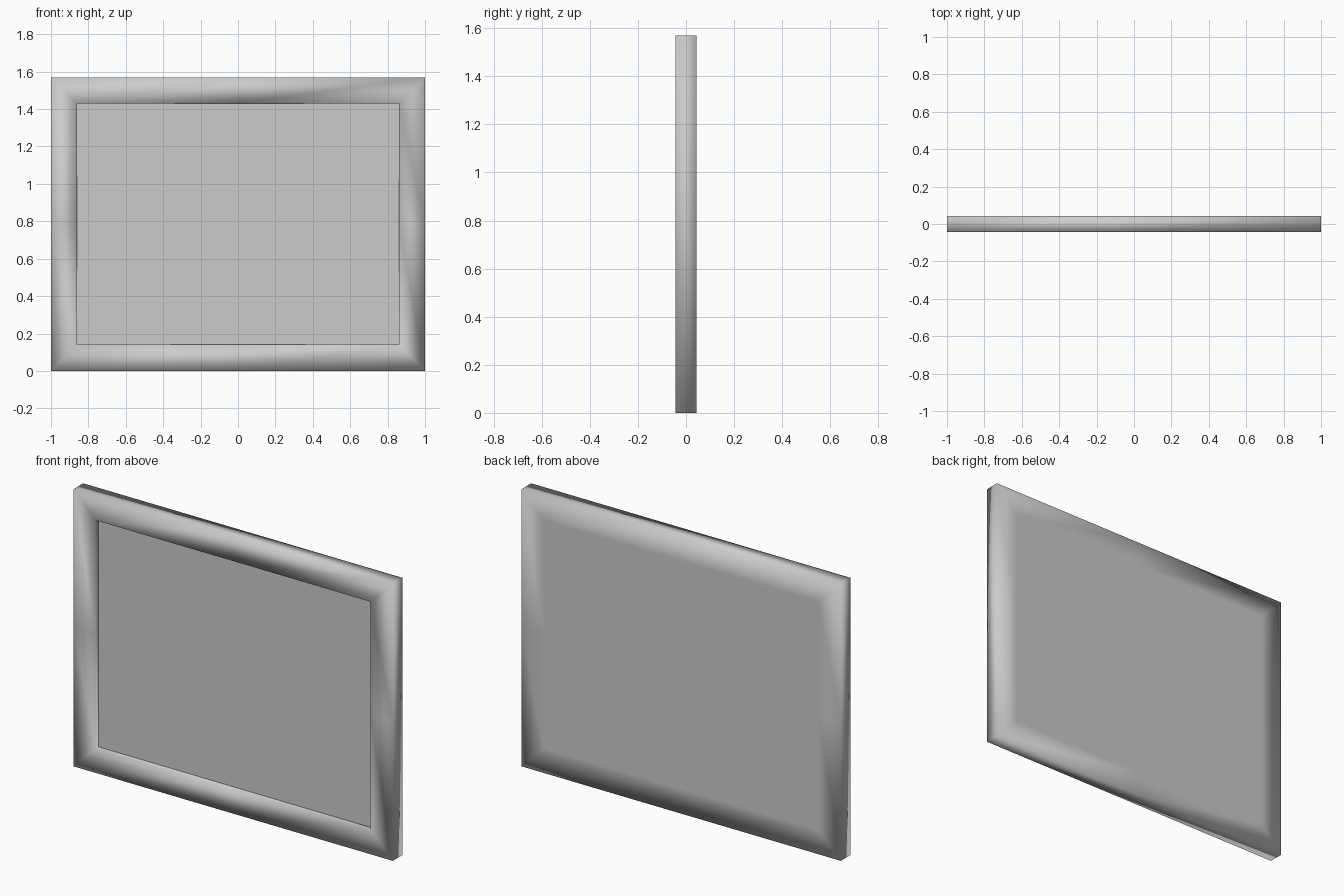
import bpy, bmesh

if "Cube" in bpy.data.objects:
    bpy.data.objects.remove(bpy.data.objects["Cube"])

W, H, D = 1.0, 1.57, 0.043      # half width, height, half depth
BORDER = 0.14
PANEL_Y = -D + 0.022


def ring(bm, inset, y):
    """Rectangle loop with a vertex at each corner and mid-edge."""
    x, z0, z1 = W - inset, inset, H - inset
    zm = H / 2
    pts = [(-x, z0), (0, z0), (x, z0), (x, zm), (x, z1), (0, z1), (-x, z1), (-x, zm)]
    return [bm.verts.new((px, y, pz)) for px, pz in pts]


def finish(bm, name, smooth):
    bmesh.ops.recalc_face_normals(bm, faces=bm.faces)
    for f in bm.faces:
        f.smooth = smooth
    mesh = bpy.data.meshes.new(name)
    bm.to_mesh(mesh)
    bm.free()
    obj = bpy.data.objects.new(name, mesh)
    bpy.context.collection.objects.link(obj)
    return obj


# Frame: border, outer sides, recess walls and closed back, softly shaded
bm = bmesh.new()
loops = [ring(bm, i, y) for i, y in
         [(BORDER, D), (0, D), (0, -D), (BORDER, -D), (BORDER, PANEL_Y)]]
for a, b in zip(loops, loops[1:]):
    for i in range(8):
        j = (i + 1) % 8
        bm.faces.new((a[i], a[j], b[j], b[i]))
bm.faces.new(loops[0])
bm.faces.new(loops[-1])
bm.faces.ensure_lookup_table()
recess = bm.faces[-1]
bmesh.ops.delete(bm, geom=[recess], context='FACES_ONLY')
finish(bm, "picture_frame", True)

# Picture panel set inside the recess, facing the front
bm = bmesh.new()
bm.faces.new(ring(bm, BORDER, PANEL_Y))
panel = finish(bm, "picture_panel", False)
if panel.data.polygons[0].normal.y > 0:
    panel.data.flip_normals()
